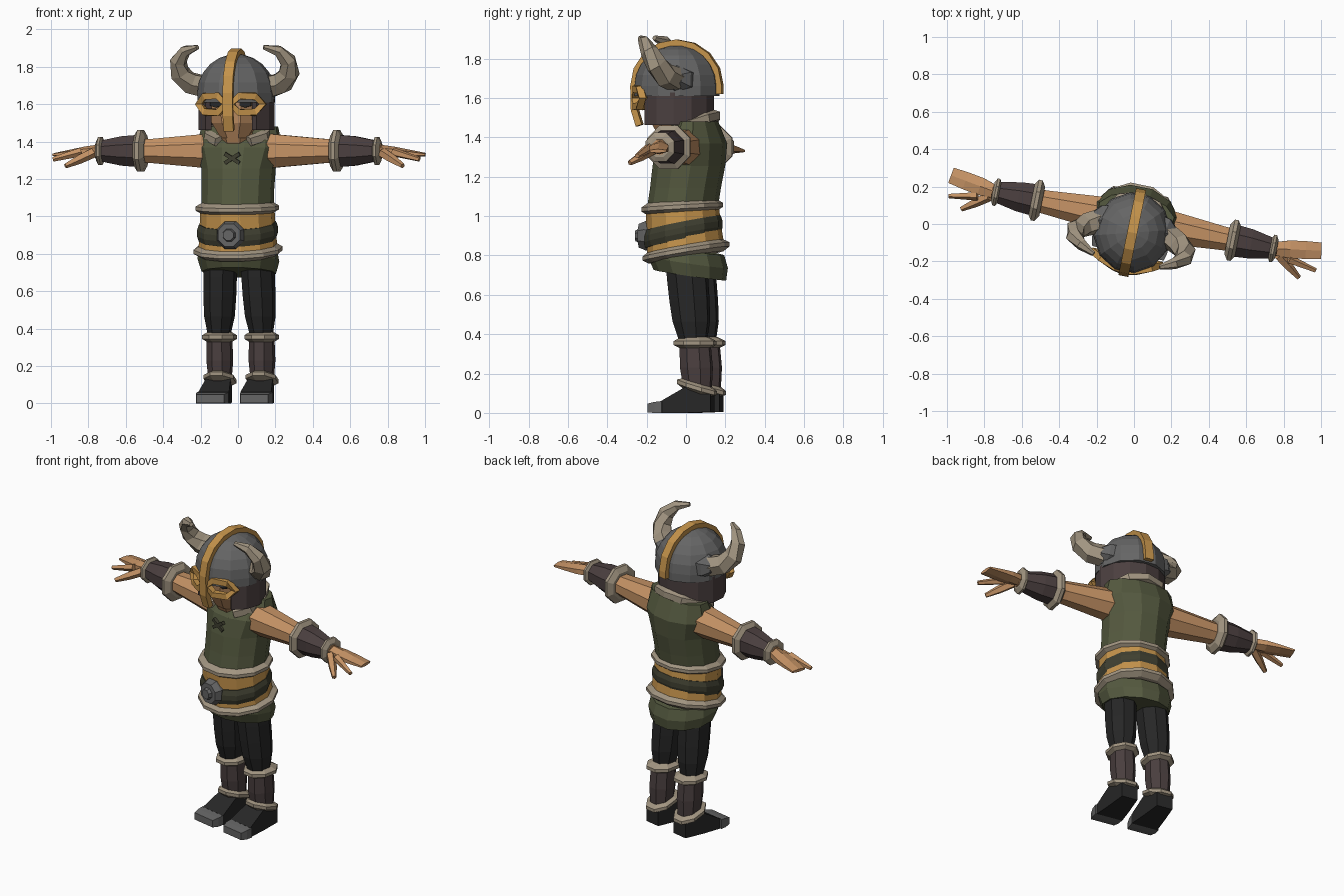
import bpy, bmesh
from math import sin, cos, pi, radians
from mathutils import Vector

cube = bpy.data.objects.get("Cube")
if cube:
    bpy.data.objects.remove(cube, do_unlink=True)

TURN = radians(-11.5)      # the whole figure is turned slightly
X, Y, Z = Vector((1, 0, 0)), Vector((0, 1, 0)), Vector((0, 0, 1))


def material(name, *rgb):
    mat = bpy.data.materials.new(name)
    mat.use_nodes = True
    mat.diffuse_color = (*rgb, 1)
    bsdf = mat.node_tree.nodes["Principled BSDF"]
    bsdf.inputs["Base Color"].default_value = (*rgb, 1)
    return mat


skin = material("skin", 0.56, 0.29, 0.13)
gold = material("gold_ochre", 0.55, 0.29, 0.07)
fur = material("fur_tan", 0.36, 0.3, 0.22)
steel = material("steel_grey", 0.13, 0.13, 0.13)
green = material("tunic_green", 0.09, 0.1, 0.05)
dark_green = material("belt_green", 0.05, 0.05, 0.03)
leather = material("leather_purple", 0.07, 0.05, 0.05)
black = material("cloth_black", 0.02, 0.02, 0.02)


def loft(name, mat, points, radii, sides=8, flat=1, axis=None, ref=None,
         tilt=0, closed=False):
    """Skin rings along points; a radius is one number or a (wide, high) pair."""
    points = [Vector(p) for p in points]
    count = len(points)
    if not isinstance(radii, list):
        radii = [radii] * count
    corner = 1 / cos(pi / sides) if sides == 4 else 1
    bm = bmesh.new()
    rings = []
    for i, (point, radius) in enumerate(zip(points, radii)):
        wide, high = radius if isinstance(radius, tuple) else (radius, radius * flat)
        before = points[i - 1] if i or closed else point
        after = points[(i + 1) % count] if i + 1 < count or closed else point
        along = axis or (after - before).normalized()
        if not ref and abs(along.z) > 0.9:
            along = Z
        guide = ref or (Y if along == Z else Z)
        across = along.cross(guide).normalized()
        up = across.cross(along)
        ring = []
        for j in range(sides):
            angle = 2 * pi * (j + 0.5) / sides
            offset = (across * wide * cos(angle) + up * high * sin(angle)) * corner
            ring.append(bm.verts.new(point + offset + Z * tilt * offset.y))
        rings.append(ring)
    pairs = list(zip(rings, rings[1:]))
    if closed:
        pairs.append((rings[-1], rings[0]))
    else:
        bm.faces.new(rings[0])
        bm.faces.new(rings[-1])
    for low, top in pairs:
        for j in range(sides):
            k = (j + 1) % sides
            bm.faces.new((low[j], low[k], top[k], top[j]))
    bmesh.ops.recalc_face_normals(bm, faces=bm.faces)
    mesh = bpy.data.meshes.new(name)
    bm.to_mesh(mesh)
    bm.free()
    mesh.materials.append(mat)
    obj = bpy.data.objects.new(name, mesh)
    obj.rotation_euler.z = TURN
    bpy.context.collection.objects.link(obj)


def taper(name, mat, start, end, radii, **options):
    """Evenly spaced rings on a straight line."""
    start, end = Vector(start), Vector(end)
    last = len(radii) - 1
    points = [start.lerp(end, i / last) for i in range(last + 1)]
    loft(name, mat, points, radii, **options)


def trim(name, mat, centre, radius, axis=Z, half=0.03, bulge=0.025, **options):
    """Ridged band around a limb or the waist."""
    step = axis * half
    taper(name, mat, Vector(centre) - step, Vector(centre) + step,
          [radius - bulge / 3, radius + bulge, radius + bulge, radius - bulge / 3],
          **options)


def arc(first, last, count):
    """Evenly spaced angles, given in degrees."""
    return [radians(first + (last - first) * i / (count - 1)) for i in range(count)]


# Tunic, waist wrap, skirt and bands
body = dict(sides=12, flat=0.92)
taper("tunic", green, (0, -0.02, 1.03), (0, 0.05, 1.48),
      [0.195, 0.195, 0.2, (0.235, 0.175), (0.21, 0.11)], **body)
taper("waist_wrap", gold, (0, 0, 0.8), (0, -0.02, 1.04), [0.215, 0.205, 0.2],
      tilt=0.15, **body)
taper("skirt", green, (0, 0.02, 0.7), (0, 0, 0.83), [0.2, 0.22, 0.21],
      tilt=-0.15, **body)
trim("upper_fur_band", fur, (0, -0.02, 1.045), 0.2, tilt=0.06, **body)
trim("lower_fur_band", fur, (0, 0, 0.82), 0.215, tilt=0.17, **body)
trim("belt", dark_green, (0, -0.015, 0.92), 0.21, half=0.045, bulge=0.008,
     tilt=0.2, **body)

# Buckle and chest lacing
taper("buckle", steel, (0, -0.17, 0.9), (0, -0.24, 0.9), [0.075, 0.08, 0.065])
taper("buckle_boss", steel, (0, -0.23, 0.9), (0, -0.26, 0.9), [0.04, 0.03])
for s in (-1, 1):
    taper("chest_lace", dark_green, (-s * 0.04, -0.155, 1.285),
          (s * 0.04, -0.155, 1.335), [0.01, 0.01], sides=4)

# Neck and fur collar
taper("neck", skin, (0, -0.04, 1.34), (0, -0.04, 1.5), [0.06, 0.105, 0.09])
loft("fur_collar", fur, [(0.16 * cos(a), 0.01 + 0.14 * sin(a), 1.45 + 0.06 * sin(a))
     for a in arc(-60, 240, 9)], 0.033, sides=5, ref=Z)

# Head and hair
HEAD = -0.047
taper("head", skin, (0, -0.07, 1.42), (0, -0.055, 1.66), [0.08, 0.13, 0.15, 0.16])
loft("hair", leather, [(0.187 * cos(a), HEAD + 0.175 * sin(a), 1.545)
     for a in arc(-48, 228, 11)], (0.018, 0.082), sides=4, ref=Z)

# Helmet dome and its crest, which runs down into the nose guard
BRIM, DOME = 1.66, 0.208
dome = arc(0, 80, 6)
loft("helmet", steel, [(0, HEAD, 1.61)] + [(0, HEAD, BRIM + DOME * sin(a)) for a in dome],
     [DOME] + [DOME * cos(a) for a in dome], sides=12, flat=1.04)
RIDGE = DOME + 0.013
crest = [(0, HEAD - RIDGE * cos(a), BRIM + RIDGE * sin(a)) for a in arc(0, 180, 9)]
loft("helmet_crest", gold, [(0, -0.24, 1.46), (0, -0.265, 1.54)] + crest
     + [(0, HEAD + RIDGE, 1.62)], (0.016, 0.027), sides=4, ref=X)

# Parts that repeat on both sides
for s, label in ((1, "left_"), (-1, "right_")):
    def at(x, y, z):
        return Vector((s * x, y, z))

    def arm(x):
        return at(x, 0.02, 1.35)

    # Eye guard, curved around the face, and the eye
    guard = [(0.095 + 0.08 * cos(a), 1.6 + 0.05 * sin(a)) for a in arc(0, 300, 6)]
    loft(label + "eye_guard", gold, [at(u, HEAD - DOME * cos(u / DOME), z)
         for u, z in guard], 0.018, sides=4, closed=True, ref=Y)
    taper(label + "eye", black, at(0.08, -0.18, 1.6), at(0.08, -0.202, 1.6),
          [0.036, 0.036], sides=6, flat=0.5)

    # Horn curling up and forward from its socket
    taper(label + "horn_socket", steel, at(0.14, -0.01, 1.69), at(0.22, -0.02, 1.7),
          [0.095, 0.09, 0.05], sides=6, flat=0.8)
    steps = [i / 5 for i in range(6)]
    loft(label + "horn", fur, [at(0.18 + 0.125 * sin(pi * t), -0.02 - 0.18 * t,
         1.8 - 0.105 * cos(pi * t)) for t in steps],
         [0.065 * (1 - 0.8 * t * t) for t in steps], sides=6, ref=Y)

    # Arm, bracer and fur trims
    taper(label + "arm", skin, arm(0.16), arm(0.78), [0.1, 0.085, 0.07, 0.06, 0.04])
    taper(label + "bracer", leather, arm(0.52), arm(0.75), [0.095, 0.085, 0.06])
    trim(label + "elbow_fur", fur, arm(0.535), 0.095, axis=X)
    trim(label + "wrist_fur", fur, arm(0.755), 0.06, axis=X, half=0.02, bulge=0.02)

    # Mitten hand, separate finger and thumb
    taper(label + "palm", skin, arm(0.76), at(1.01, 0.06, 1.33),
          [(0.04, 0.035), (0.055, 0.03), (0.055, 0.02), (0.05, 0.01)], sides=6)
    taper(label + "finger", skin, at(0.85, -0.02, 1.345), at(1, -0.05, 1.305),
          [0.025, 0.013], sides=5)
    taper(label + "thumb", skin, at(0.79, -0.01, 1.34), at(0.92, -0.105, 1.27),
          [0.028, 0.025, 0.014], sides=5)

    # Trousers, boot shaft and fur trims
    leg = dict(flat=1.2)
    taper(label + "trouser_leg", black, at(0.1, 0.02, 0.78), at(0.115, 0.06, 0.36),
          [0.09, 0.09, 0.088, 0.082, 0.06], **leg)
    taper(label + "boot_shaft", leather, at(0.115, 0.085, 0.1), at(0.115, 0.07, 0.36),
          [0.06, 0.072, 0.068], **leg)
    trim(label + "boot_top_fur", fur, at(0.115, 0.07, 0.355), 0.068, **leg)
    trim(label + "ankle_fur", fur, at(0.115, 0.08, 0.13), 0.063, tilt=-0.3, **leg)

    # Foot and toe cap, resting on the ground
    loft(label + "foot", black, [at(0.115, y, h) for y, h in
         ((0.16, 0.05), (0.03, 0.065), (-0.09, 0.03))],
         [(0.05, 0.045), (0.068, 0.065), (0.084, 0.03)], sides=4, axis=-Y)
    taper(label + "toe_cap", steel, at(0.12, -0.085, 0.03), at(0.12, -0.16, 0.025),
          [(0.087, 0.03), (0.085, 0.028), (0.075, 0.022)], sides=4, axis=-Y)
